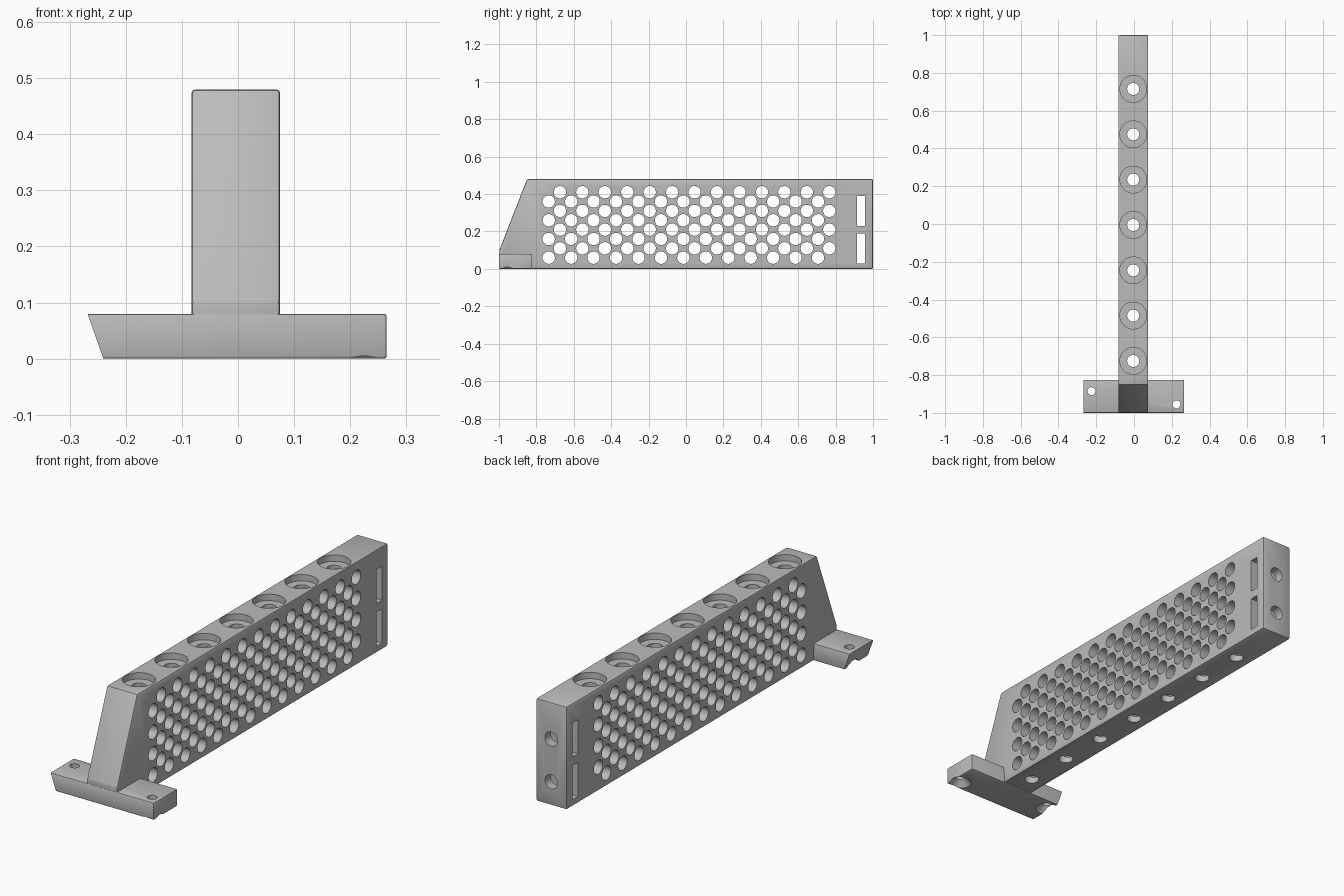
import bpy, bmesh, math
from mathutils import Matrix, Vector

cube = bpy.data.objects.get("Cube")
if cube:
    bpy.data.objects.remove(cube, do_unlink=True)

grey = bpy.data.materials.new("light_grey")
grey.use_nodes = True
colour = (0.5, 0.5, 0.5, 1)
grey.diffuse_color = colour
grey.node_tree.nodes["Principled BSDF"].inputs["Base Color"].default_value = colour


def make_object(name, bm):
    bmesh.ops.recalc_face_normals(bm, faces=bm.faces)
    mesh = bpy.data.meshes.new(name)
    bm.to_mesh(mesh)
    bm.free()
    mesh.materials.append(grey)
    obj = bpy.data.objects.new(name, mesh)
    bpy.context.collection.objects.link(obj)
    return obj


def extrude(points, offset):
    """Prism from a planar outline."""
    bm = bmesh.new()
    face = bm.faces.new([bm.verts.new(p) for p in points])
    new = bmesh.ops.extrude_face_region(bm, geom=[face])["geom"]
    verts = [v for v in new if isinstance(v, bmesh.types.BMVert)]
    bmesh.ops.translate(bm, verts=verts, vec=offset)
    bmesh.ops.recalc_face_normals(bm, faces=bm.faces)
    return bm


def chamfer(bm, width, keep=lambda e: True):
    edges = [e for e in bm.edges if keep(e)]
    bmesh.ops.bevel(bm, geom=edges, offset=width, segments=2, profile=0.5,
                    affect='EDGES', clamp_overlap=True)


def lathe(bm, profile, centre, axis='Z', sides=32):
    """Closed turned shape from (radius, height) pairs."""
    turn = {'Z': Matrix(), 'X': Matrix.Rotation(math.pi / 2, 4, 'Y'),
            'Y': Matrix.Rotation(-math.pi / 2, 4, 'X')}[axis]
    place = Matrix.Translation(centre) @ turn
    rings = []
    for r, h in profile:
        angles = [math.tau * (i + 0.5) / sides for i in range(sides)]
        rings.append([bm.verts.new(place @ Vector((r * math.cos(a), r * math.sin(a), h)))
                      for a in angles])
    for low, high in zip(rings, rings[1:]):
        for i in range(sides):
            j = (i + 1) % sides
            bm.faces.new((low[i], low[j], high[j], high[i]))
    bm.faces.new(rings[0][::-1])
    bm.faces.new(rings[-1])


def cut(target, bm):
    cutter = make_object("cutter", bm)
    cutter.hide_render = True
    mod = target.modifiers.new("cut", 'BOOLEAN')
    mod.operation = 'DIFFERENCE'
    mod.solver = 'EXACT'
    mod.object = cutter
    bpy.context.view_layer.objects.active = target
    bpy.ops.object.modifier_apply(modifier=mod.name)
    bpy.data.objects.remove(cutter, do_unlink=True)


# Tall bar with a sloping front
MID = -0.004
outline = [(-0.83, 0), (1, 0), (1, 0.48), (-0.85, 0.48),
           (-0.998, 0.1), (-0.998, 0.04), (-0.83, 0.04)]
bm = extrude([(-0.083, y, z) for y, z in outline], (0.158, 0, 0))
chamfer(bm, 0.007)
bar = make_object("perforated_bar", bm)

# Staggered side perforations
bm = bmesh.new()
for col in range(26):
    for row in range(4):
        z = 0.06 + 0.1 * row + 0.05 * (col % 2)
        lathe(bm, [(0.033, -0.2), (0.033, 0.2)], (0, -0.734 + 0.06 * col, z), 'X')
cut(bar, bm)

# Vertical screw bores with counterbores on top
bm = bmesh.new()
for i in range(7):
    lathe(bm, [(0.032, -0.1), (0.032, 0.45), (0.071, 0.45), (0.071, 0.6)],
          (MID, -0.725 + 0.24 * i, 0))
cut(bar, bm)

# Nut slots near the back, then the bolt holes that meet them
for z in (0.11, 0.31):
    low, high = z - 0.08, z + 0.08
    cut(bar, extrude([(-0.2, 0.915, low), (-0.2, 0.957, low),
                      (-0.2, 0.957, high), (-0.2, 0.915, high)], (0.4, 0, 0)))
    bm = bmesh.new()
    lathe(bm, [(0.033, 0.84), (0.033, 1.1)], (MID, 0, z), 'Y')
    cut(bar, bm)

# Cross foot with one slanted end
bm = extrude([(-0.24, -1, 0), (0.265, -1, 0), (0.265, -1, 0.08), (-0.268, -1, 0.08)],
             (0, 0.175, 0))
chamfer(bm, 0.005, lambda e: any(v.co.x > 0 for v in e.verts))
foot = make_object("cross_foot", bm)

# Foot screw holes, countersunk from below
for x, y in ((-0.225, -0.885), (0.225, -0.955)):
    bm = bmesh.new()
    lathe(bm, [(0.06, -0.01), (0.021, 0.029), (0.021, 0.2)], (x, y, 0))
    cut(foot, bm)

# Smooth the bores, keep edges sharp
for obj in (bar, foot):
    bpy.ops.object.select_all(action='DESELECT')
    obj.select_set(True)
    bpy.context.view_layer.objects.active = obj
    bpy.ops.object.shade_smooth_by_angle(angle=math.radians(25))
